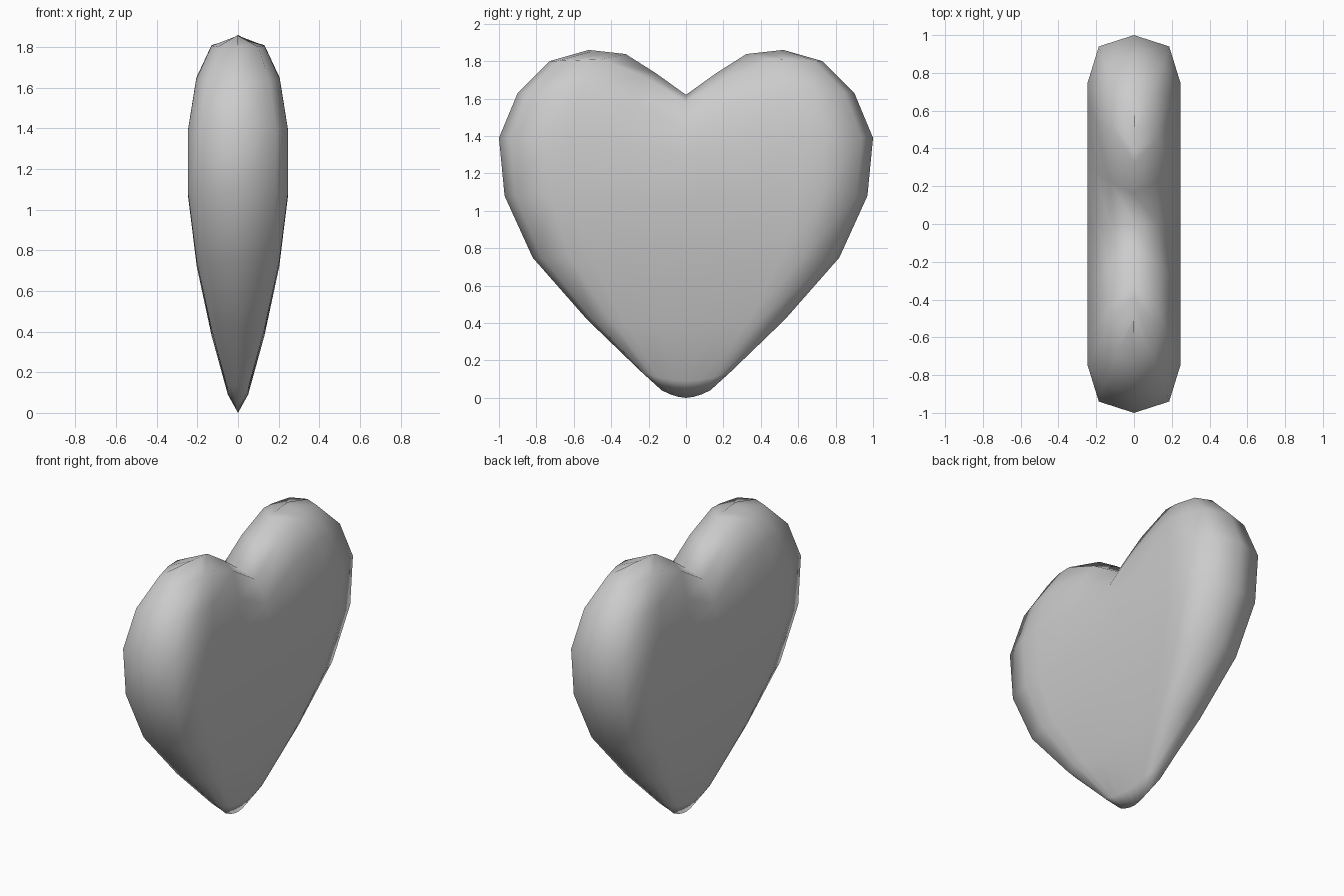
import bpy, bmesh

if "Cube" in bpy.data.objects:
    bpy.data.objects.remove(bpy.data.objects["Cube"])


def lerp(points, y):
    # piecewise-linear height along half of the heart
    for (a, za), (b, zb) in zip(points, points[1:]):
        if y <= b:
            return za + (zb - za) * (y - a) / (b - a)
    return points[-1][1]


# one quarter of the rounded-rectangle section: (thickness, width) fractions
quarter = [(1, 0), (1, .31), (1, .62), (1, .75), (.76, .94), (0, 1)]
half = quarter + [(-x, y) for x, y in reversed(quarter[:-1])]
section = half + [(x, -y) for x, y in reversed(half[1:-1])]

# rows from tip to lobes: half thickness, half width, heights from centre to side
rows = [
    (0, .13, [(0, 0), (.06, .008), (.13, .04)]),
    (.05, .24, [(0, .09), (.12, .10), (.24, .14)]),
    (.13, .53, [(0, .38), (.53, .42)]),
    (.203, .82, [(0, .72), (.82, .75)]),
    (.245, .97, [(0, 1.06), (.97, 1.08)]),
    (.245, 1.0, [(0, 1.30), (.31, 1.38), (.62, 1.40), (1.0, 1.39)]),
    (.205, .90, [(0, 1.44), (.28, 1.58), (.56, 1.65), (.90, 1.63)]),
    (.13, .73, [(0, 1.58), (.226, 1.72), (.45, 1.81), (.73, 1.80)]),
    (0, .52, [(0, 1.62), (.16, 1.735), (.322, 1.838), (.52, 1.86)]),
]

# heart skin
bm = bmesh.new()
rings = []
for t, w, heights in rows:
    rings.append([bm.verts.new((t * x, w * y, lerp(heights, abs(w * y))))
                  for x, y in section])
n = len(section)
for low, high in zip(rings, rings[1:]):
    for i in range(n):
        j = (i + 1) % n
        bm.faces.new((low[i], low[j], high[j], high[i]))

# close the tip and the top crest, where front and back meet
bmesh.ops.remove_doubles(bm, verts=bm.verts, dist=.0005)
bmesh.ops.recalc_face_normals(bm, faces=bm.faces)
for f in bm.faces:
    f.smooth = True

mesh = bpy.data.meshes.new("heart")
bm.to_mesh(mesh)
bm.free()
bpy.context.collection.objects.link(bpy.data.objects.new("heart", mesh))
